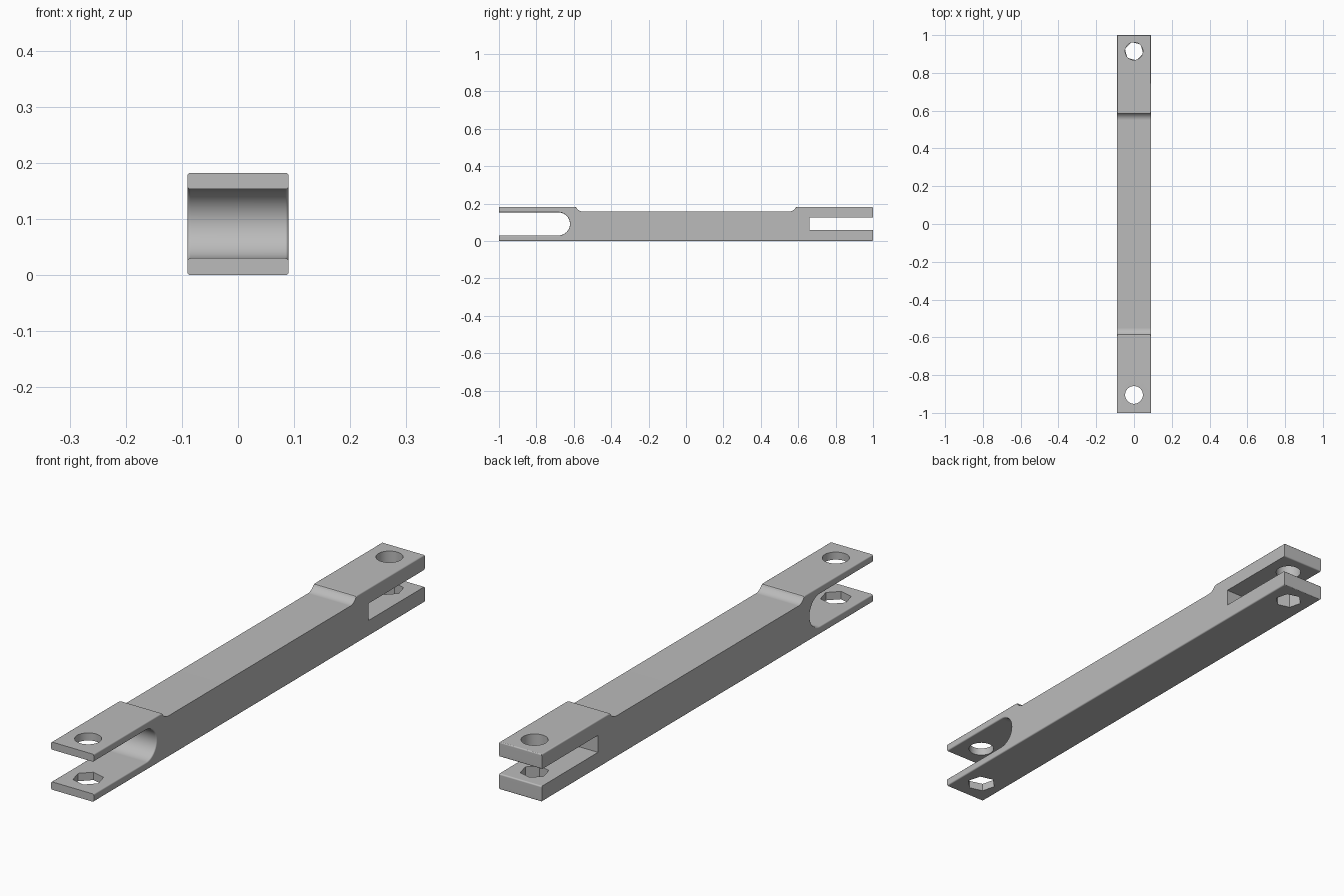
import bpy, bmesh, math

cube = bpy.data.objects.get("Cube")
if cube:
    bpy.data.objects.remove(cube)

HALF_W, TOP, MID = 0.09, 0.182, 0.157
ROUND = 0.015

steel = bpy.data.materials.new("plain_grey")
steel.use_nodes = True
grey = (0.5, 0.5, 0.5, 1)
steel.diffuse_color = grey
steel.node_tree.nodes["Principled BSDF"].inputs["Base Color"].default_value = grey


def arc(cy, cz, ry, rz, start, end, steps):
    """Points on an elliptical arc in the side plane, angles in degrees."""
    angles = [math.radians(start + (end - start) * i / steps) for i in range(steps + 1)]
    return [(cy + ry * math.cos(a), cz + rz * math.sin(a)) for a in angles]


# Side outline: flat bottom, square fork at the back, round fork at the front
outline = [(-1, 0), (1, 0), (1, 0.06), (0.66, 0.06), (0.66, 0.125), (1, 0.125), (1, TOP)]
outline += [(0.593, TOP)]
outline += arc(0.55, MID + 0.04, 0.04, 0.04, -25, -90, 6)
outline += arc(-0.55, MID + 0.04, 0.04, 0.04, -90, -155, 6)
outline += [(-0.593, TOP), (-1, TOP), (-1, 0.153)]
outline += arc(-0.682, 0.0915, 0.0615, 0.0615, 90, -90, 20)
outline += [(-1, 0.03)]

bm = bmesh.new()
face = bm.faces.new([bm.verts.new((-HALF_W, y, z)) for y, z in outline])
extruded = bmesh.ops.extrude_face_region(bm, geom=[face])["geom"]
moved = [v for v in extruded if isinstance(v, bmesh.types.BMVert)]
bmesh.ops.translate(bm, verts=moved, vec=(2 * HALF_W, 0, 0))
bmesh.ops.recalc_face_normals(bm, faces=bm.faces)


def is_rounded(edge):
    a, b = (v.co for v in edge.verts)
    mid = (a + b) / 2
    if abs(mid.y) > 0.999:
        return mid.y > 0 and abs(mid.x) < 0.01   # cross edges of the back end
    if abs(a.x - b.x) > 0.01:
        return False
    bottom = mid.z < 0.001
    raised = mid.z > TOP - 0.001
    round_slot = mid.y < -0.615 and 0.02 < mid.z < 0.16
    return bottom or raised or round_slot


# Soften the outer edges and the mouth of the round fork
bmesh.ops.bevel(bm, geom=[e for e in bm.edges if is_rounded(e)], offset=ROUND,
                segments=4, profile=0.5, affect='EDGES', clamp_overlap=True)
mesh = bpy.data.meshes.new("link_bar")
bm.to_mesh(mesh)
bm.free()
bar = bpy.data.objects.new("link_bar", mesh)
bpy.context.collection.objects.link(bar)
mesh.materials.append(steel)


def drill(name, sides, radius, y, z, turn=0):
    """Cut an upright hole through one prong."""
    bpy.ops.mesh.primitive_cylinder_add(vertices=sides, radius=radius, depth=0.09,
                                        location=(0, y, z), rotation=(0, 0, math.radians(turn)))
    cutter = bpy.context.object
    cutter.name = name
    cutter.data.materials.append(steel)
    cut = bar.modifiers.new(name, 'BOOLEAN')
    cut.operation, cut.solver, cut.object = 'DIFFERENCE', 'EXACT', cutter
    bpy.ops.object.select_all(action='DESELECT')
    bar.select_set(True)
    bpy.context.view_layer.objects.active = bar
    bpy.ops.object.modifier_apply(modifier=name)
    bpy.data.objects.remove(cutter)


# Round bolt holes above, hexagonal nut holes below
for end, y, hex_radius, turn in (("front", -0.905, 0.054, 15), ("back", 0.915, 0.05, 15)):
    drill(end + "_bolt_hole", 40, 0.047, y, 0.16)
    drill(end + "_nut_hole", 6, hex_radius, y, 0.03, turn)

bpy.ops.object.shade_smooth_by_angle(angle=math.radians(35))
weighted = bar.modifiers.new("face_normals", 'WEIGHTED_NORMAL')
weighted.keep_sharp = True
